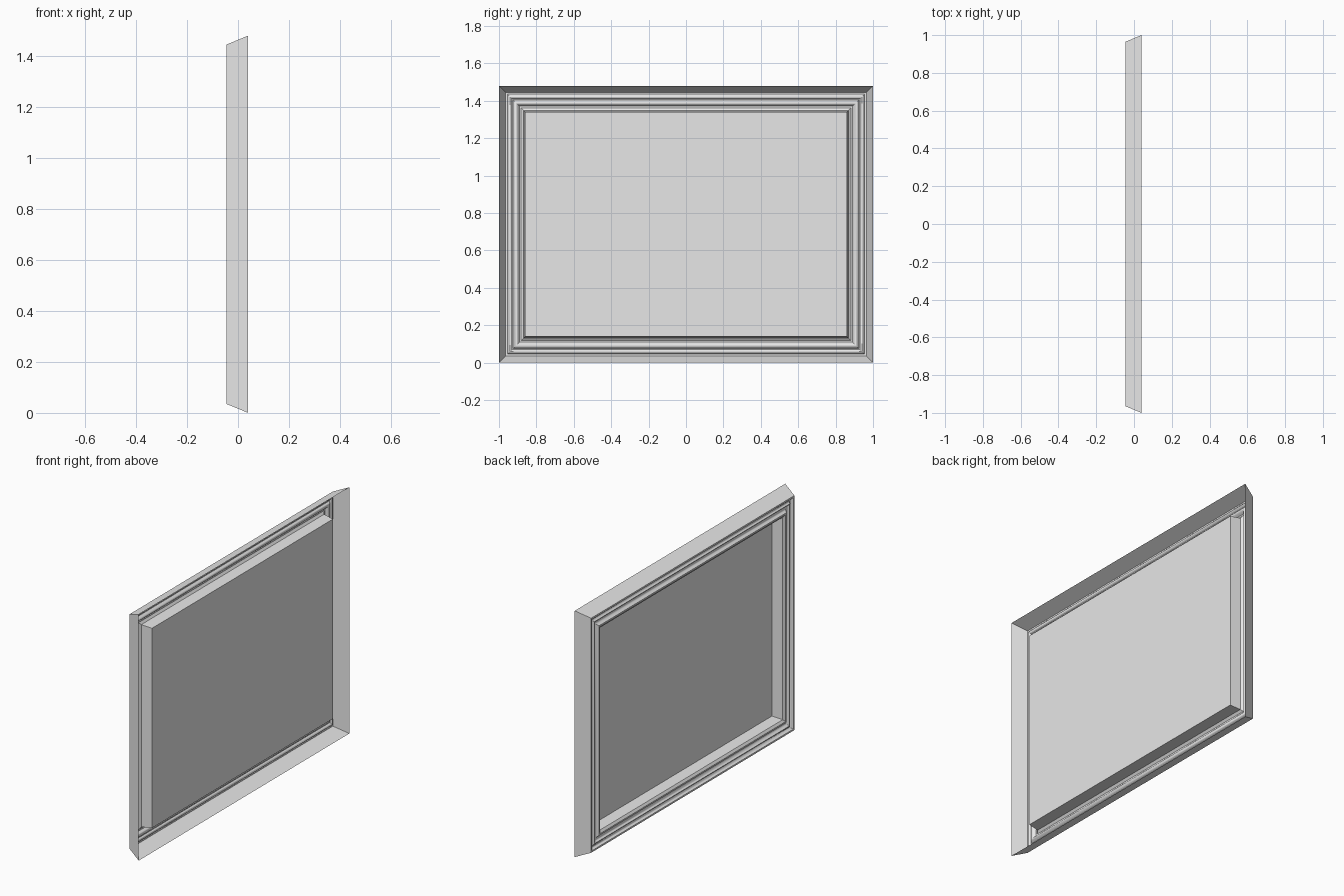
import bpy
import bmesh
import math

cube = bpy.data.objects.get("Cube")
if cube:
    bpy.data.objects.remove(cube, do_unlink=True)

HEIGHT = 1.48

grey = bpy.data.materials.new("plain grey")
grey.use_nodes = True
colour = (0.8, 0.8, 0.8, 1)
grey.diffuse_color = colour
grey.node_tree.nodes["Principled BSDF"].inputs["Base Color"].default_value = colour


def bead(start, end, base, rise, steps=6):
    """Rounded ridge of the moulding, as (inset, x) points."""
    return [(start + (end - start) * i / steps,
             base + rise * math.sin(math.pi * i / steps))
            for i in range(steps + 1)]


def ring(bm, inset, x):
    """Rectangular loop set in from the outer edge."""
    y, low, high = 1 - inset, inset, HEIGHT - inset
    return [bm.verts.new((x, *p))
            for p in ((-y, low), (y, low), (y, high), (-y, high))]


def finish(bm, name):
    mesh = bpy.data.meshes.new(name)
    bm.to_mesh(mesh)
    bm.free()
    mesh.materials.append(grey)
    obj = bpy.data.objects.new(name, mesh)
    bpy.context.collection.objects.link(obj)
    return obj


def mitred_frame(name, profile):
    """Sweep a profile around the rectangle with mitred corners."""
    bm = bmesh.new()
    rings = [ring(bm, *p) for p in profile]
    for a, b in zip(rings, rings[1:]):
        for i in range(4):
            j = (i + 1) % 4
            bm.faces.new((a[i], b[i], b[j], a[j]))
    return finish(bm, name)


# Sloping outer wall, open at the back
mitred_frame("outer_wall", [(0, 0.04), (0.035, -0.045)])

# Flat rim and two hollow grooves
moulding = mitred_frame(
    "moulding",
    [(0.035, -0.045), (0.045, -0.045)]
    + bead(0.047, 0.071, -0.041, 0.011)
    + bead(0.075, 0.106, -0.041, 0.014)
    + [(0.109, -0.045), (0.118, -0.045)])

# Deep inner reveal
mitred_frame("inner_reveal", [(0.118, -0.045), (0.132, -0.035), (0.14, 0.03)])

# Recessed flat panel
bm = bmesh.new()
bm.faces.new(reversed(ring(bm, 0.14, 0.03)))
finish(bm, "panel")

# Smooth the rounded grooves only
bpy.ops.object.select_all(action='DESELECT')
moulding.select_set(True)
bpy.context.view_layer.objects.active = moulding
bpy.ops.object.shade_smooth_by_angle(angle=math.radians(40))
